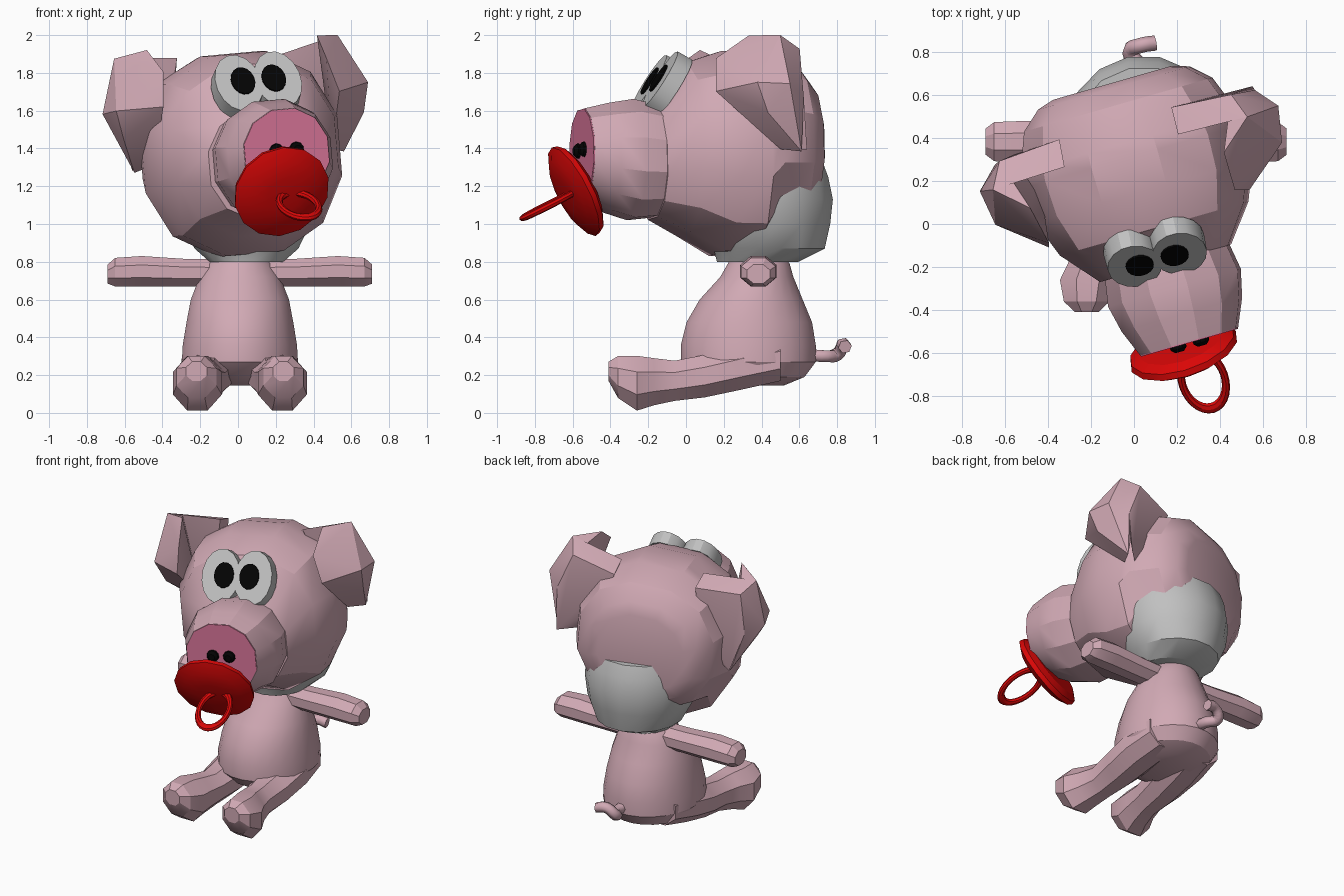
import bpy, bmesh
from math import sin, cos, pi, radians
from mathutils import Matrix, Vector

if "Cube" in bpy.data.objects:
    bpy.data.objects.remove(bpy.data.objects["Cube"])


def material(name, rgb):
    m = bpy.data.materials.new(name)
    m.use_nodes = True
    m.diffuse_color = (*rgb, 1)
    bsdf = next(n for n in m.node_tree.nodes if n.type == 'BSDF_PRINCIPLED')
    bsdf.inputs["Base Color"].default_value = (*rgb, 1)
    return m


pink = material("pale pink", (0.64, 0.40, 0.46))
rose = material("rose", (0.69, 0.18, 0.32))
grey = material("light grey", (0.53, 0.53, 0.53))
red = material("red", (0.70, 0.002, 0.002))
black = material("black", (0.001, 0.001, 0.001))
meshes = []


def finish(bm, name, mat, matrix):
    bm.transform(matrix)
    bmesh.ops.recalc_face_normals(bm, faces=bm.faces[:])
    me = bpy.data.meshes.new(name)
    bm.to_mesh(me)
    bm.free()
    me.materials.append(mat)
    ob = bpy.data.objects.new(name, me)
    bpy.context.collection.objects.link(ob)
    meshes.append(ob)
    return ob


def ring(centre, a, b, axis, n, power=1.0):
    """Oval of n points around the given axis."""
    pts = []
    for i in range(n):
        t = 2 * pi * (i + 0.5) / n
        c, s = cos(t), sin(t)
        c = a * abs(c) ** power * (1 if c > 0 else -1)
        s = b * abs(s) ** power * (1 if s > 0 else -1)
        off = {'X': (0, c, s), 'Y': (c, 0, s), 'Z': (c, s, 0)}[axis]
        pts.append(Vector(centre) + Vector(off))
    return pts


def loft(name, rings, mat, matrix=Matrix()):
    """Skin a stack of rings and cap both ends."""
    bm = bmesh.new()
    rows = [[bm.verts.new(p) for p in r] for r in rings]
    n = len(rows[0])
    for lo, hi in zip(rows, rows[1:]):
        for i in range(n):
            j = (i + 1) % n
            bm.faces.new((lo[i], lo[j], hi[j], hi[i]))
    bm.faces.new(rows[0])
    bm.faces.new(rows[-1])
    return finish(bm, name, mat, matrix)


def hull(name, points, mat, matrix):
    bm = bmesh.new()
    for p in points:
        bm.verts.new(p)
    res = bmesh.ops.convex_hull(bm, input=bm.verts[:])
    loose = [v for v in res["geom_interior"] if isinstance(v, bmesh.types.BMVert)]
    bmesh.ops.delete(bm, geom=loose, context='VERTS')
    return finish(bm, name, mat, matrix)


def move(x, y, z):
    return Matrix.Translation((x, y, z))


def turn(deg, axis):
    return Matrix.Rotation(radians(deg), 4, axis)


# Torso
torso = [(.145, .34, .15, .18), (.19, .34, .26, .29), (.27, .33, .31, .36),
         (.36, .33, .305, .36), (.48, .335, .285, .335), (.60, .345, .262, .275),
         (.72, .375, .215, .195), (.79, .385, .175, .165), (.83, .385, .13, .14)]
loft("torso", [ring((.01, y, z), a, b, 'Z', 24) for z, y, a, b in torso], pink)

# Arms and legs
arm = [(.10, .74, .078), (.30, .742, .08), (.52, .75, .087), (.66, .745, .082), (.70, .735, .055)]
leg = [(.50, .14, .28, .15, .12), (.3, .165, .24, .155, .125), (.1, .175, .195, .135, .122),
       (-.06, .18, .17, .11, .115), (-.17, .2, .165, .12, .135), (-.26, .225, .157, .14, .157),
       (-.36, .23, .19, .115, .12), (-.41, .23, .22, .06, .055)]
for side, s in (("left", 1), ("right", -1)):
    loft(side + "_arm", [ring((s * x + .01, .383, z), r * 1.2, r, 'X', 8) for x, z, r in arm], pink)
    loft(side + "_leg", [ring((s * x + .01, y, z), a, b, 'Y', 8) for y, x, z, a, b in leg], pink)

# Curly tail
curve = bpy.data.curves.new("tail", 'CURVE')
curve.dimensions = '3D'
curve.bevel_depth = 0.036
curve.bevel_resolution = 1
curve.resolution_u = 4
curve.use_fill_caps = True
path = [(.02, .64, .31), (.02, .74, .30), (-.02, .80, .31), (.03, .83, .36), (.10, .842, .35)]
spline = curve.splines.new('BEZIER')
spline.bezier_points.add(len(path) - 1)
for bp, p in zip(spline.bezier_points, path):
    bp.co = p
    bp.handle_left_type = bp.handle_right_type = 'AUTO'
curve.materials.append(pink)
bpy.context.collection.objects.link(bpy.data.objects.new("tail", curve))

# Grey inner ball showing under the back of the head
ball = [(.80, .38, .2, .22), (.87, .44, .28, .30), (1.0, .42, .345, .35), (1.13, .40, .37, .385),
        (1.25, .38, .37, .38), (1.33, .36, .35, .37)]
loft("inner_ball", [ring((.045, y, z), a, b, 'Z', 16) for z, y, a, b in ball], grey)

# Head frame: turned and tilted to one side
head = move(.03, .2, 1.4) @ turn(16, 'Z') @ turn(-5, 'Y')
skull = [(-.40, -.38, .22, .32), (-.23, -.47, .46, .46), (-.05, -.575, .52, .53),
         (.12, -.58, .52, .54), (.19, -.46, .51, .53), (.37, -.42, .45, .46),
         (.45, -.34, .35, .37), (.475, -.25, .27, .29)]
loft("head", [ring((0, y, (lo + hi) / 2), w, (hi - lo) / 2, 'Y', 12, .9)
              for y, lo, hi, w in skull], pink, head)

# Snout and nose plate
snout = [(-.28, -.075, .285), (-.52, -.06, .325), (-.65, -.05, .295), (-.78, -.025, .24)]
loft("snout", [ring((.01, y, z), r, r, 'Y', 12, .95) for y, z, r in snout], pink, head)
loft("nose_plate", [ring((.01, y, -.025), .238, .238, 'Y', 12, .95) for y in (-.778, -.786)],
     rose, head)


def disc(name, matrix, layers, a, b, mat, n=16):
    """Oval plate: layers are (height, scale) pairs along its own z."""
    return loft(name, [ring((0, 0, h), a * k, b * k, 'Z', n) for h, k in layers], mat, matrix)


# Eyes, pupils, nostrils and ears in mirrored pairs; the right ear hangs lower
ear_flap = [(.46, .02, .56), (.61, .15, .55), (.56, .27, .48), (.65, .26, .22), (.74, .16, .28),
            (.71, -.01, .29), (.69, .05, .13), (.62, .25, -.07), (.53, .16, -.05),
            (.50, -.18, .26), (.45, -.16, .44)]
ear_root = [(.27, .29, .42), (.27, .16, .47), (.35, .25, .15), (.47, .2, -.04),
            (.62, .28, -.06)] + ear_flap[1:4]
ear_pose = {"left": Matrix(),
            "right": move(-.55, 0, .24) @ turn(-9, 'Y') @ move(.58, 0, -.25)}
for side, s in (("left", 1), ("right", -1)):
    eye = head @ move(s * .109 + .005, -.375, .358) @ turn(57, 'X')
    disc(side + "_eye", eye, [(-.09, 1), (0, .97)], .13, .182, grey)
    pupil = head @ move(s * .085 + .005, -.375, .365) @ turn(57, 'X')
    disc(side + "_pupil", pupil, [(-.002, 1), (.007, 1)], .065, .083, black)
    nostril = head @ move(s * .055 + .01, -.78, -.01) @ turn(90, 'X')
    disc(side + "_nostril", nostril, [(0, 1), (.02, .9), (.035, .5)], .042, .042, black, 10)
    mirror = head @ ear_pose[side] @ Matrix.Diagonal((s, 1, 1, 1))
    hull(side + "_ear_flap", ear_flap, pink, mirror)
    hull(side + "_ear_root", ear_root, pink, mirror)

# Pacifier shield and pull ring
shield = head @ move(-.045, -.81, -.222) @ turn(116, 'X')
disc("pacifier_shield", shield, [(-.045, .8), (-.02, .97), (.01, 1), (.045, .75), (.06, .35)],
     .262, .262, red, 14)
bpy.ops.mesh.primitive_torus_add(major_segments=28, minor_segments=8,
                                 major_radius=.1, minor_radius=.018)
pull = bpy.context.object
pull.name = "pacifier_ring"
pull.data.materials.append(red)
pull.matrix_world = shield @ move(.045, 0, .18) @ turn(90, 'X') @ Matrix.Diagonal((1, 1.5, 1, 1))
meshes.append(pull)

# Soft shading with crisp edges
bpy.ops.object.select_all(action='DESELECT')
for ob in meshes:
    ob.select_set(True)
bpy.context.view_layer.objects.active = meshes[0]
bpy.ops.object.shade_smooth_by_angle(angle=radians(28))
